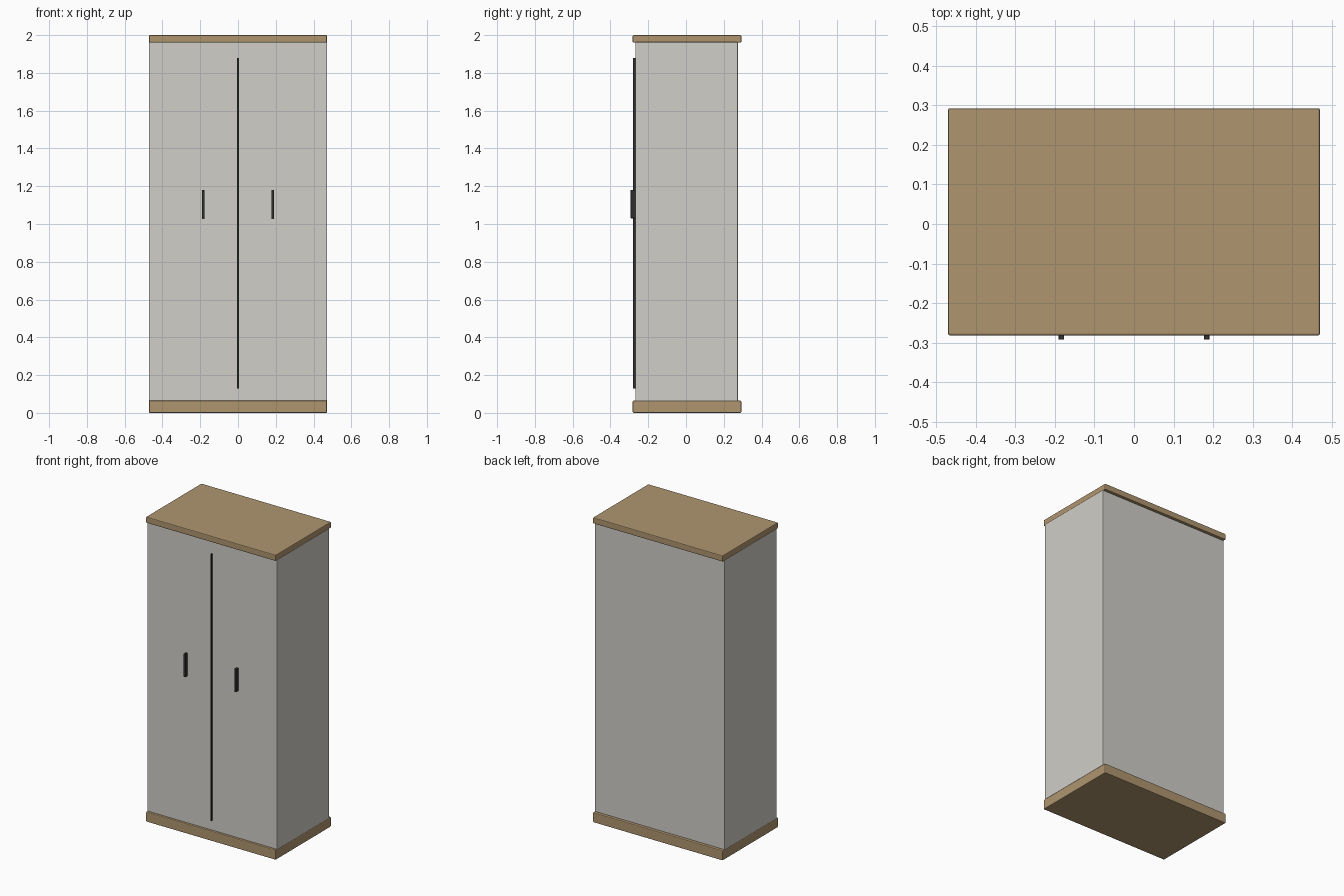
import bpy
import bmesh
from mathutils import Vector

if "Cube" in bpy.data.objects:
    bpy.data.objects.remove(bpy.data.objects["Cube"])


def material(name, rgb):
    mat = bpy.data.materials.new(name)
    mat.diffuse_color = (*rgb, 1)
    mat.use_nodes = True
    mat.node_tree.nodes["Principled BSDF"].inputs["Base Color"].default_value = mat.diffuse_color
    return mat


def box(name, lo, hi, mat, bevel=0.0):
    """Axis-aligned box between two corners with slightly eased edges."""
    lo, hi = Vector(lo), Vector(hi)
    size, mid = hi - lo, (lo + hi) / 2
    bm = bmesh.new()
    bmesh.ops.create_cube(bm, size=1)
    bmesh.ops.scale(bm, vec=size, verts=bm.verts)
    mesh = bpy.data.meshes.new(name)
    bm.to_mesh(mesh)
    bm.free()
    mesh.materials.append(mat)
    obj = bpy.data.objects.new(name, mesh)
    obj.location = mid
    bpy.context.collection.objects.link(obj)
    if bevel:
        mod = obj.modifiers.new("eased_edges", 'BEVEL')
        mod.width = bevel
        mod.segments = 2
    return obj


wood = material("wood", (0.43, 0.30, 0.16))
paint = material("off_white_paint", (0.63, 0.62, 0.58))
dark = material("dark_metal", (0.03, 0.03, 0.03))

# Cabinet carcass
box("cabinet_body", (-0.471, -0.268, 0.063), (0.471, 0.274, 1.963), paint, 0.003)

# Wooden plinth and top board, overhanging front and back
box("plinth", (-0.471, -0.282, 0.0), (0.471, 0.293, 0.065), wood, 0.005)
box("top_board", (-0.471, -0.282, 1.96), (0.471, 0.293, 2.0), wood, 0.005)

# Dark strip where the two doors meet
box("door_seam", (-0.004, -0.281, 0.13), (0.004, -0.266, 1.88), dark)

# One upright handle per door
for side, label in ((-1, "left"), (1, "right")):
    x = side * 0.184
    box(label + "_handle", (x - 0.007, -0.293, 1.03), (x + 0.007, -0.267, 1.18), dark, 0.002)
